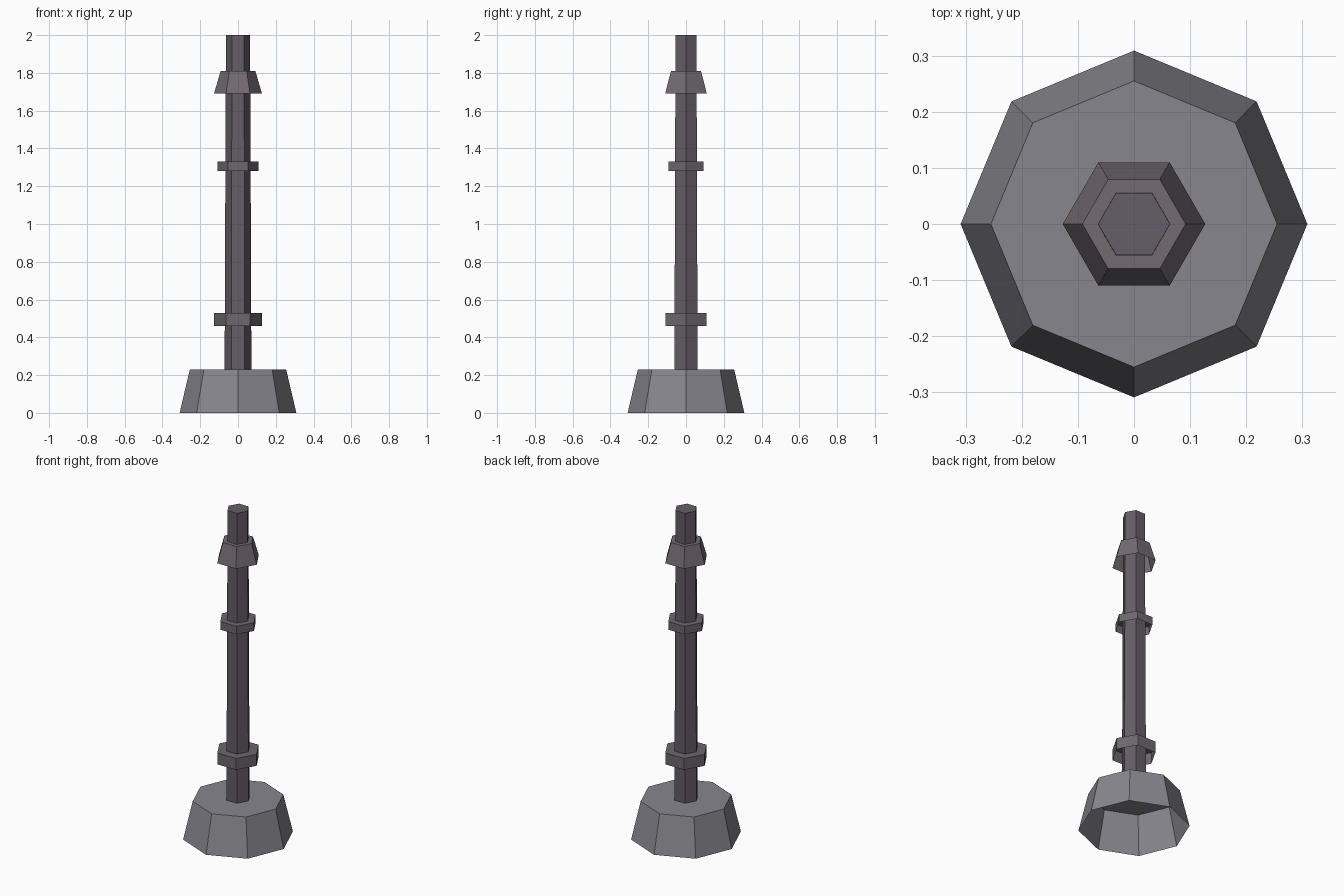
import bpy, bmesh, math

if "Cube" in bpy.data.objects:
    bpy.data.objects.remove(bpy.data.objects["Cube"])


def material(name, rgb):
    mat = bpy.data.materials.new(name)
    mat.diffuse_color = (*rgb, 1)
    mat.use_nodes = True
    mat.node_tree.nodes["Principled BSDF"].inputs["Base Color"].default_value = mat.diffuse_color
    return mat


def prism(name, sides, z0, r0, z1, r1, mat):
    """Flat-sided tapered prism: corner on +x, capped on top, open underneath."""
    bm = bmesh.new()

    def ring(r, z):
        return [bm.verts.new((r * math.cos(2 * math.pi * i / sides),
                              r * math.sin(2 * math.pi * i / sides), z))
                for i in range(sides)]

    low, high = ring(r0, z0), ring(r1, z1)
    for i in range(sides):
        j = (i + 1) % sides
        bm.faces.new((low[i], low[j], high[j], high[i]))
    bm.faces.new(high)
    mesh = bpy.data.meshes.new(name)
    bm.to_mesh(mesh)
    bm.free()
    mesh.materials.append(mat)
    obj = bpy.data.objects.new(name, mesh)
    bpy.context.collection.objects.link(obj)
    return obj


stone = material("stone", (0.24, 0.24, 0.27))
iron = material("dark_iron", (0.13, 0.11, 0.135))
band = material("band_iron", (0.15, 0.14, 0.15))
brown = material("collar_iron", (0.17, 0.145, 0.165))

# Octagonal foot
prism("base", 8, 0, 0.309, 0.23, 0.255, stone)

# Hexagonal pole, slightly tapered
prism("shaft", 6, 0.22, 0.071, 2.0, 0.064, iron)

# Bands and flared collar around the pole
prism("lower_band", 6, 0.46, 0.126, 0.53, 0.126, band)
prism("middle_band", 6, 1.28, 0.108, 1.33, 0.108, band)
prism("upper_collar", 6, 1.69, 0.127, 1.81, 0.092, brown)
